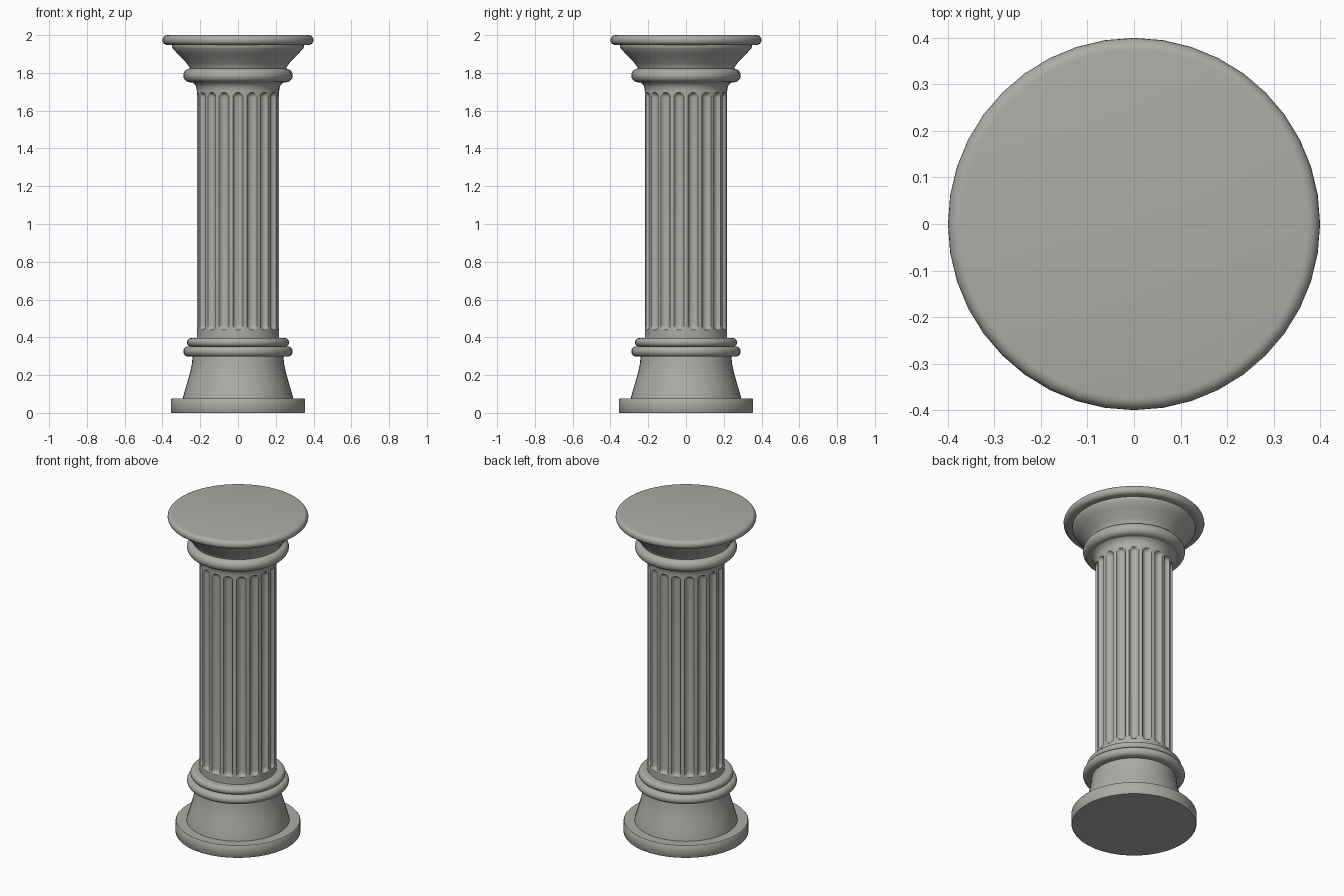
import bpy, bmesh, math

if "Cube" in bpy.data.objects:
    bpy.data.objects.remove(bpy.data.objects["Cube"])

stone = bpy.data.materials.new("warm_grey_stone")
stone.diffuse_color = (0.42, 0.41, 0.385, 1)
stone.use_nodes = True
stone.node_tree.nodes["Principled BSDF"].inputs["Base Color"].default_value = stone.diffuse_color


def finish(bm, name, angle=40):
    bmesh.ops.recalc_face_normals(bm, faces=bm.faces)
    me = bpy.data.meshes.new(name)
    bm.to_mesh(me)
    bm.free()
    me.materials.append(stone)
    ob = bpy.data.objects.new(name, me)
    bpy.context.collection.objects.link(ob)
    bpy.ops.object.select_all(action='DESELECT')
    ob.select_set(True)
    bpy.context.view_layer.objects.active = ob
    bpy.ops.object.shade_smooth_by_angle(angle=math.radians(angle))
    return ob


def skin(name, zs, seg, radius, angle=40):
    """Closed surface of revolution; radius(i, angle) gives each ring."""
    bm = bmesh.new()
    rings = []
    for i, z in enumerate(zs):
        ring = []
        for k in range(seg):
            a = 2 * math.pi * k / seg
            r = radius(i, a)
            ring.append(bm.verts.new((r * math.cos(a), r * math.sin(a), z)))
        rings.append(ring)
    for lo, hi in zip(rings, rings[1:]):
        for k in range(seg):
            n = (k + 1) % seg
            bm.faces.new((lo[k], lo[n], hi[n], hi[k]))
    bm.faces.new(rings[0][::-1])
    bm.faces.new(rings[-1])
    return finish(bm, name, angle)


def lathe(name, pts, seg=40):
    return skin(name, [p[1] for p in pts], seg, lambda i, a: pts[i][0])


def roll(name, r, z0, z1):
    """Disc with a half-round edge."""
    h = (z1 - z0) / 2
    arc = [-math.pi / 2 + math.pi * i / 10 for i in range(11)]
    lathe(name, [(r - h + h * math.cos(t), z0 + h + h * math.sin(t)) for t in arc])


# Base
lathe("plinth", [(0.352, 0), (0.355, 0.004), (0.355, 0.071), (0.351, 0.076)])
lathe("base_bell", [(0.293, 0.07), (0.291, 0.085), (0.272, 0.15),
                    (0.255, 0.21), (0.245, 0.255), (0.239, 0.31)])
roll("lower_base_ring", 0.29, 0.298, 0.352)
roll("upper_base_ring", 0.27, 0.35, 0.397)

# Fluted shaft with rounded groove ends
FLUTES, R, DEPTH, HALF = 18, 0.218, 0.022, 0.027
Z0, Z1 = 0.44, 1.695
ends = [0, 0.002, 0.006, 0.012, 0.019, HALF]
zs = [0.38] + [Z0 + e for e in ends] + [Z1 - e for e in reversed(ends)] + [1.72]


def fluted(i, a):
    pitch = 2 * math.pi / FLUTES
    u = ((a + math.pi / 2 + pitch / 2) % pitch - pitch / 2) * R / HALF
    v = max(0, 1 - min(zs[i] - Z0, Z1 - zs[i]) / HALF)
    return R - DEPTH * math.sqrt(max(0, 1 - u * u - v * v))


skin("fluted_shaft", zs, FLUTES * 14, fluted, 35)

# Capital
lathe("neck", [(0.218, 1.70), (0.219, 1.715), (0.223, 1.73), (0.231, 1.742),
               (0.245, 1.752), (0.245, 1.77)])
roll("capital_ring", 0.29, 1.75, 1.823)
lathe("capital_bell", [(0.25, 1.80), (0.257, 1.83), (0.275, 1.855), (0.318, 1.9),
                       (0.345, 1.928), (0.35, 1.94), (0.35, 1.96)])
roll("abacus", 0.40, 1.948, 2.0)
